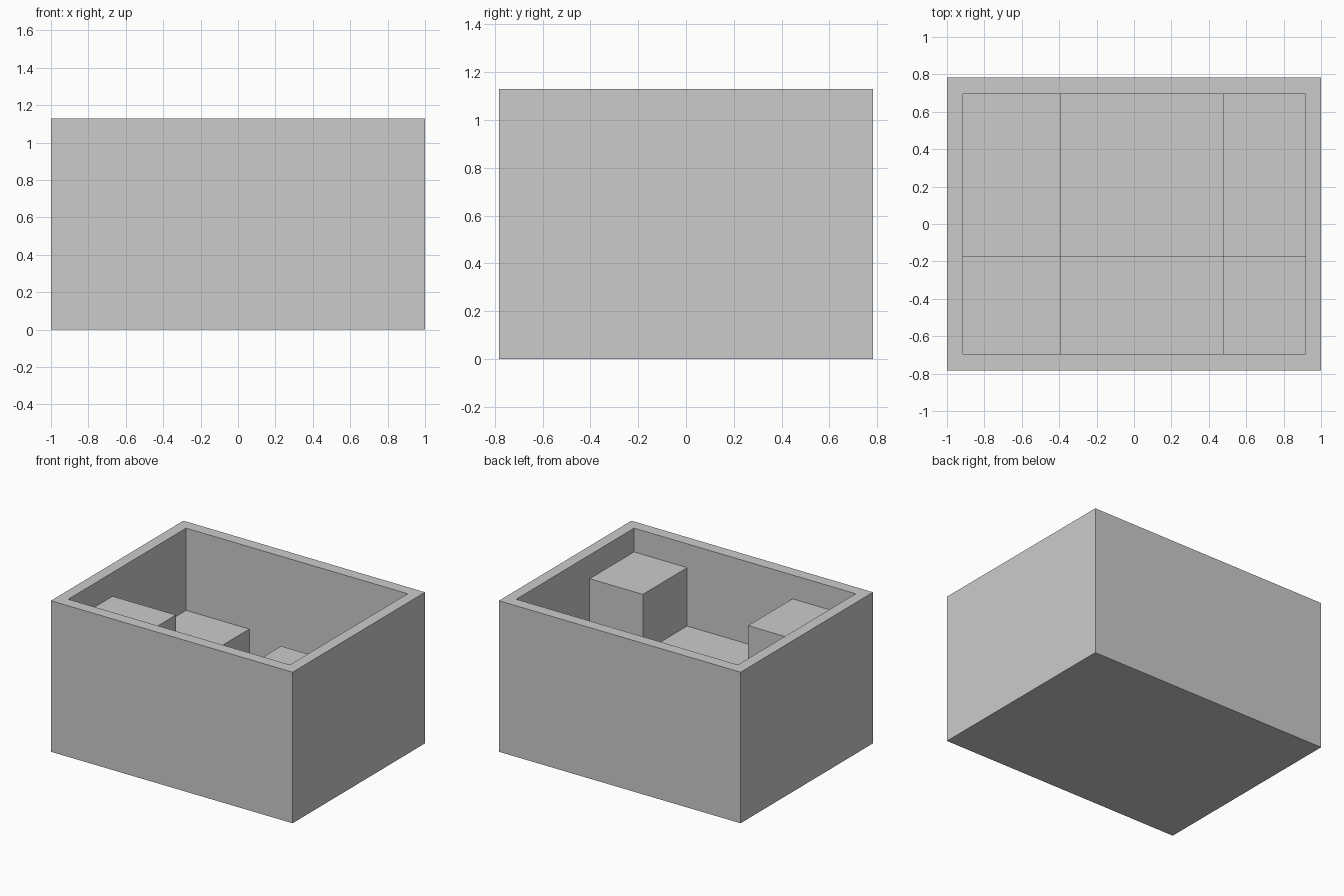
import bpy
import bmesh
from mathutils import Vector

cube = bpy.data.objects.get("Cube")
if cube:
    bpy.data.objects.remove(cube, do_unlink=True)

# Single plain grey
grey = bpy.data.materials.new("plain_grey")
grey.use_nodes = True
colour = (0.6, 0.6, 0.6, 1)
grey.diffuse_color = colour
grey.node_tree.nodes["Principled BSDF"].inputs["Base Color"].default_value = colour

# Overall box, cavity walls and floor
HALF = Vector((1.0, 0.783))
INNER = Vector((0.917, 0.696))
HEIGHT, FLOOR, LOW, HIGH = 1.13, 0.08, 0.515, 0.952

# Lines dividing the cavity into compartments
X_RIGHT, X_LEFT, Y_SPLIT = -0.394, 0.478, -0.172


def box_mesh(x0, x1, y0, y1, z0, z1):
    bm = bmesh.new()
    bmesh.ops.create_cube(bm, size=1)
    for v in bm.verts:
        v.co = (x1 if v.co.x > 0 else x0,
                y1 if v.co.y > 0 else y0,
                z1 if v.co.z > 0 else z0)
    return bm


def finish(name, bm):
    bmesh.ops.recalc_face_normals(bm, faces=bm.faces)
    mesh = bpy.data.meshes.new(name)
    bm.to_mesh(mesh)
    bm.free()
    mesh.materials.append(grey)
    obj = bpy.data.objects.new(name, mesh)
    bpy.context.collection.objects.link(obj)
    return obj


# Open case: inset the top face to form the rim, then sink the cavity
case = box_mesh(-HALF.x, HALF.x, -HALF.y, HALF.y, 0, HEIGHT)
top = max(case.faces, key=lambda f: f.calc_center_median().z)
bmesh.ops.inset_region(case, faces=[top], thickness=0.08)
for v in top.verts:
    v.co.x = INNER.x if v.co.x > 0 else -INNER.x
    v.co.y = INNER.y if v.co.y > 0 else -INNER.y
sunk = bmesh.ops.extrude_discrete_faces(case, faces=[top])["faces"][0]
for v in sunk.verts:
    v.co.z = FLOOR
finish("case", case)

# Stepped blocks: low ledges along three sides, high where ledges meet
front = (-INNER.y, Y_SPLIT)
back = (Y_SPLIT, INNER.y)
right = (-INNER.x, X_RIGHT)
middle = (X_RIGHT, X_LEFT)
left = (X_LEFT, INNER.x)
for name, xs, ys, z in (
    ("right_front_block", right, front, HIGH),
    ("left_front_block", left, front, HIGH),
    ("front_ledge", middle, front, LOW),
    ("right_ledge", right, back, LOW),
    ("left_ledge", left, back, LOW),
):
    finish(name, box_mesh(*xs, *ys, FLOOR, z))
